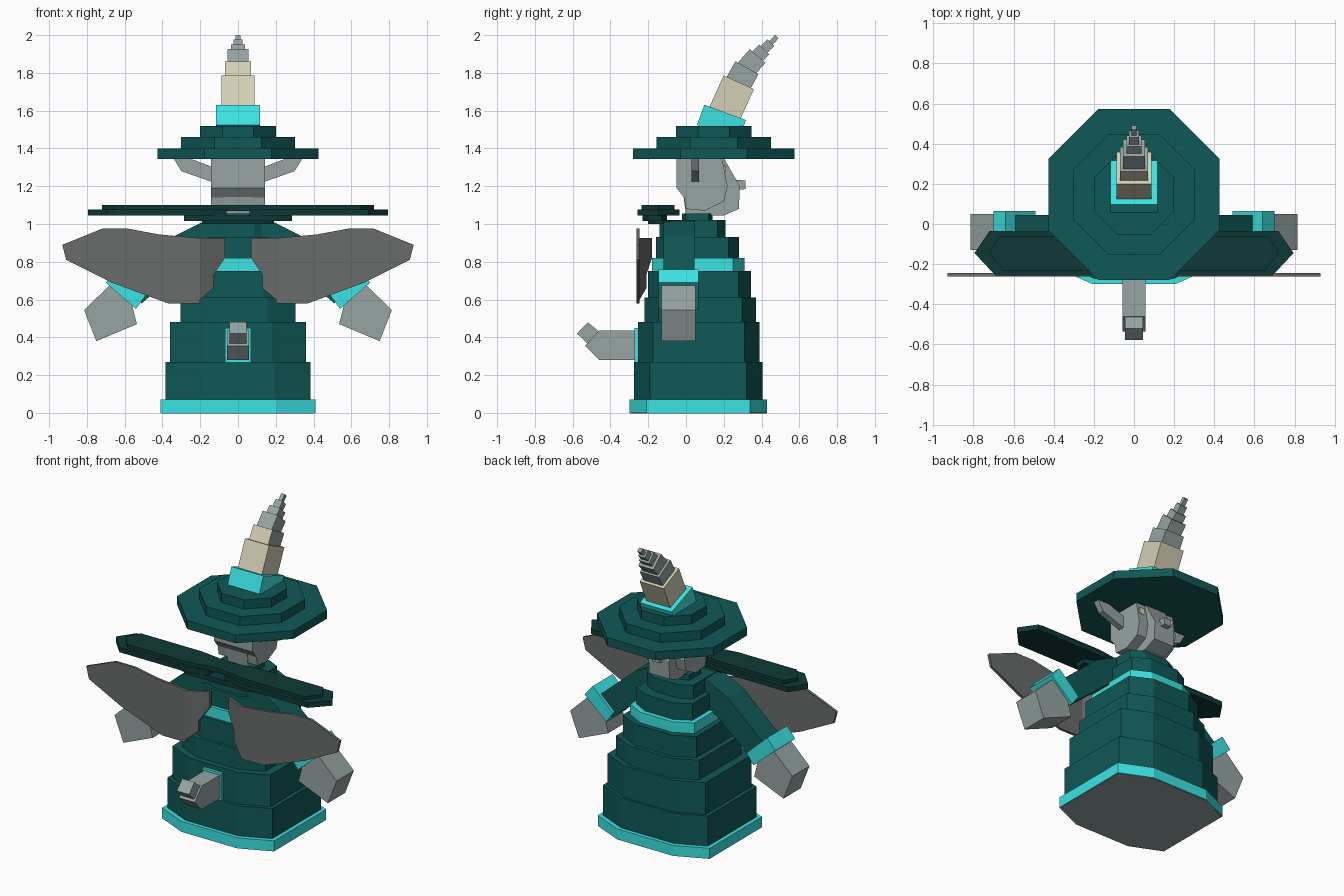
import bpy, bmesh, math
from mathutils import Vector, Matrix

cube = bpy.data.objects.get("Cube")
if cube:
    bpy.data.objects.remove(cube)


def material(name, rgb):
    lin = [((c / 255 + 0.055) / 1.055) ** 2.4 for c in rgb]
    m = bpy.data.materials.new(name)
    m.use_nodes = True
    m.diffuse_color = (*lin, 1)
    m.node_tree.nodes["Principled BSDF"].inputs["Base Color"].default_value = (*lin, 1)
    return m


TEAL = material("teal cloth", (15, 88, 86))
DARK = material("dark teal", (13, 57, 55))
CYAN = material("cyan trim", (60, 228, 228))
GREY = material("grey skin", (150, 164, 162))
WING = material("wing grey", (104, 108, 106))
TAN = material("tan", (212, 207, 182))


def finish(name, bm, *mats):
    bmesh.ops.recalc_face_normals(bm, faces=bm.faces)
    mesh = bpy.data.meshes.new(name)
    bm.to_mesh(mesh)
    bm.free()
    for m in mats:
        mesh.materials.append(m)
    ob = bpy.data.objects.new(name, mesh)
    bpy.context.collection.objects.link(ob)
    return ob


def prism(name, pts, axis, lo, hi, mat, side=1):
    """Extrude a flat outline along one axis; side=-1 mirrors it in x."""
    def place(u, v, w):
        x, y, z = {"x": (w, u, v), "y": (u, w, v), "z": (u, v, w)}[axis]
        return (x * side, y, z)
    bm = bmesh.new()
    a = [bm.verts.new(place(u, v, lo)) for u, v in pts]
    b = [bm.verts.new(place(u, v, hi)) for u, v in pts]
    bm.faces.new(a)
    bm.faces.new(b)
    for i in range(len(pts)):
        j = (i + 1) % len(pts)
        bm.faces.new((a[i], a[j], b[j], b[i]))
    return finish(name, bm, mat)


def octagon(hx, y0, y1, cx, cy):
    """Rectangle outline with cut corners."""
    half = [(hx - cx, y0), (hx, y0 + cy), (hx, y1 - cy), (hx - cx, y1)]
    return half + [(-x, y) for x, y in reversed(half)]


# Robe: stacked tiers (half width, front, back, bottom, top)
tiers = [
    ("hem_trim", 0.41, -0.30, 0.43, 0.0, 0.07, CYAN),
    ("skirt_lower", 0.385, -0.275, 0.405, 0.07, 0.27, TEAL),
    ("skirt_middle", 0.36, -0.255, 0.39, 0.27, 0.48, TEAL),
    ("skirt_upper", 0.305, -0.22, 0.37, 0.48, 0.61, TEAL),
    ("waist", 0.27, -0.20, 0.345, 0.61, 0.75, TEAL),
    ("sash", 0.235, -0.18, 0.31, 0.75, 0.82, CYAN),
    ("chest", 0.205, -0.16, 0.28, 0.82, 0.93, TEAL),
    ("shoulders", 0.17, -0.14, 0.21, 0.93, 1.02, TEAL),
    ("collar", 0.11, -0.02, 0.14, 1.02, 1.055, TEAL),
]
for name, hx, y0, y1, z0, z1, mat in tiers:
    prism(name, octagon(hx, y0, y1, hx * 0.5, (y1 - y0) * 0.125), "z", z0, z1, mat)
prism("robe_underside", octagon(0.405, -0.295, 0.425, 0.2, 0.09), "z", -0.0, 0.004, GREY).location.z = -0.002

# Hat brim: three stepped octagons
for name, r, z0, z1 in [("brim", 0.427, 1.345, 1.40), ("brim_step", 0.302, 1.40, 1.46),
                        ("crown_base", 0.2, 1.46, 1.52)]:
    c = r * 0.586
    prism(name, octagon(r, 0.147 - r, 0.147 + r, c, c), "z", z0, z1, TEAL)

# Hat cone: shrinking boxes along a bent spine in y and z
spine = [(0.17, 1.49), (0.205, 1.585), (0.277, 1.745), (0.32, 1.822),
         (0.375, 1.885), (0.41, 1.92), (0.445, 1.955), (0.477, 1.988)]
widths = [0.117, 0.088, 0.07, 0.055, 0.038, 0.025, 0.013]
for i, w in enumerate(widths):
    p, q = Vector((0, *spine[i])), Vector((0, *spine[i + 1]))
    d = q - p
    tilt = Matrix.Rotation(-math.atan2(d.y, d.z), 4, "X")
    bm = bmesh.new()
    bmesh.ops.create_cube(bm, size=1, matrix=Matrix.Translation((p + q) / 2) @ tilt
                          @ Matrix.Diagonal((2 * w, 2 * w, d.length + 0.012, 1)))
    mat = CYAN if i == 0 else TAN if i == 1 else GREY
    ob = finish(f"hat_cone_{i + 1}", bm, mat, TAN)
    if i == 2:
        for f in ob.data.polygons:
            f.material_index = int(f.normal.y < -0.6)

# Head: wide skull and narrower face and jaw
prism("skull", [(-0.05, 1.35), (-0.05, 1.19), (-0.01, 1.14), (0.0, 1.08), (0.1, 1.07),
                (0.2, 1.12), (0.22, 1.2), (0.19, 1.35)], "x", -0.142, 0.142, GREY)
prism("face", [(-0.02, 1.2), (0.0, 1.045), (0.2, 1.045), (0.28, 1.08), (0.285, 1.2),
               (0.2, 1.35), (0.1, 1.35)], "x", -0.075, 0.075, GREY)
prism("nose", [(0.27, 1.18), (0.315, 1.185), (0.315, 1.23), (0.26, 1.235)], "x", -0.025, 0.025, GREY)

# Tail with a raised tip, and its trim plate
prism("tail_trim", [(-0.07, 0.27), (0.07, 0.27), (0.07, 0.45), (-0.07, 0.45)], "y", -0.272, -0.24, CYAN)
prism("tail", [(-0.25, 0.28), (-0.46, 0.28), (-0.535, 0.355), (-0.46, 0.435), (-0.25, 0.435)],
      "x", -0.057, 0.057, GREY)
prism("tail_tip", [(-0.45, 0.38), (-0.50, 0.345), (-0.577, 0.42), (-0.52, 0.48), (-0.46, 0.43)],
      "x", -0.045, 0.045, GREY)

# Paired parts, mirrored in x
for side, tag in [(1, "left"), (-1, "right")]:
    prism(f"{tag}_sleeve", [(0.05, 1.02), (0.18, 1.015), (0.34, 0.935), (0.62, 0.69), (0.51, 0.58),
                            (0.25, 0.80), (0.05, 0.86)], "y", -0.12, 0.045, TEAL, side)
    prism(f"{tag}_cuff", [(0.64, 0.76), (0.70, 0.69), (0.54, 0.55), (0.49, 0.62)],
          "y", -0.145, 0.065, CYAN, side)
    prism(f"{tag}_hand", [(0.815, 0.545), (0.75, 0.38), (0.535, 0.47), (0.56, 0.57), (0.68, 0.675)],
          "y", -0.13, 0.05, GREY, side)
    prism(f"{tag}_ear", [(0.13, 1.30), (0.25, 1.345), (0.34, 1.345), (0.30, 1.28), (0.13, 1.22)],
          "y", 0.03, 0.07, GREY, side)
    prism(f"{tag}_eye", [(0.09, 1.27), (0.13, 1.27), (0.13, 1.31), (0.09, 1.31)],
          "y", 0.2, 0.209, TAN, side)

    # Upper wing case: a plate with an inset ridge
    prism(f"{tag}_wing_case", [(0.06, -0.07), (0.20, -0.04), (0.72, -0.035), (0.795, -0.145),
                               (0.69, -0.257), (0.20, -0.257), (0.06, -0.22)],
          "z", 1.045, 1.078, DARK, side)
    prism(f"{tag}_wing_case_ridge", [(0.0, -0.09), (0.22, -0.06), (0.67, -0.06), (0.72, -0.145),
                                     (0.65, -0.235), (0.22, -0.235), (0.0, -0.20)],
          "z", 1.07, 1.10, DARK, side)

    # Lower wing: thin sheet whose root bends in toward the body
    prism(f"{tag}_wing", [(0.20, 0.58), (0.37, 0.58), (0.67, 0.69), (0.91, 0.81), (0.93, 0.89),
                          (0.72, 0.975), (0.58, 0.975), (0.42, 0.945), (0.20, 0.925)],
          "y", -0.262, -0.245, WING, side)
    root = prism(f"{tag}_wing_root", [(0.07, 0.82), (0.13, 0.73), (0.13, 0.66), (0.20, 0.60),
                                      (0.20, 0.925), (0.07, 0.925)], "y", -0.262, -0.245, WING, side)
    for v in root.data.vertices:
        v.co.y += 0.5 * (0.20 - abs(v.co.x))

# Small centre plates joining the wing cases
prism("wing_joint", octagon(0.285, -0.23, -0.10, 0.08, 0.03), "z", 1.015, 1.046, DARK)
prism("wing_joint_lower", octagon(0.19, -0.20, -0.06, 0.05, 0.03), "z", 1.0, 1.02, DARK)
